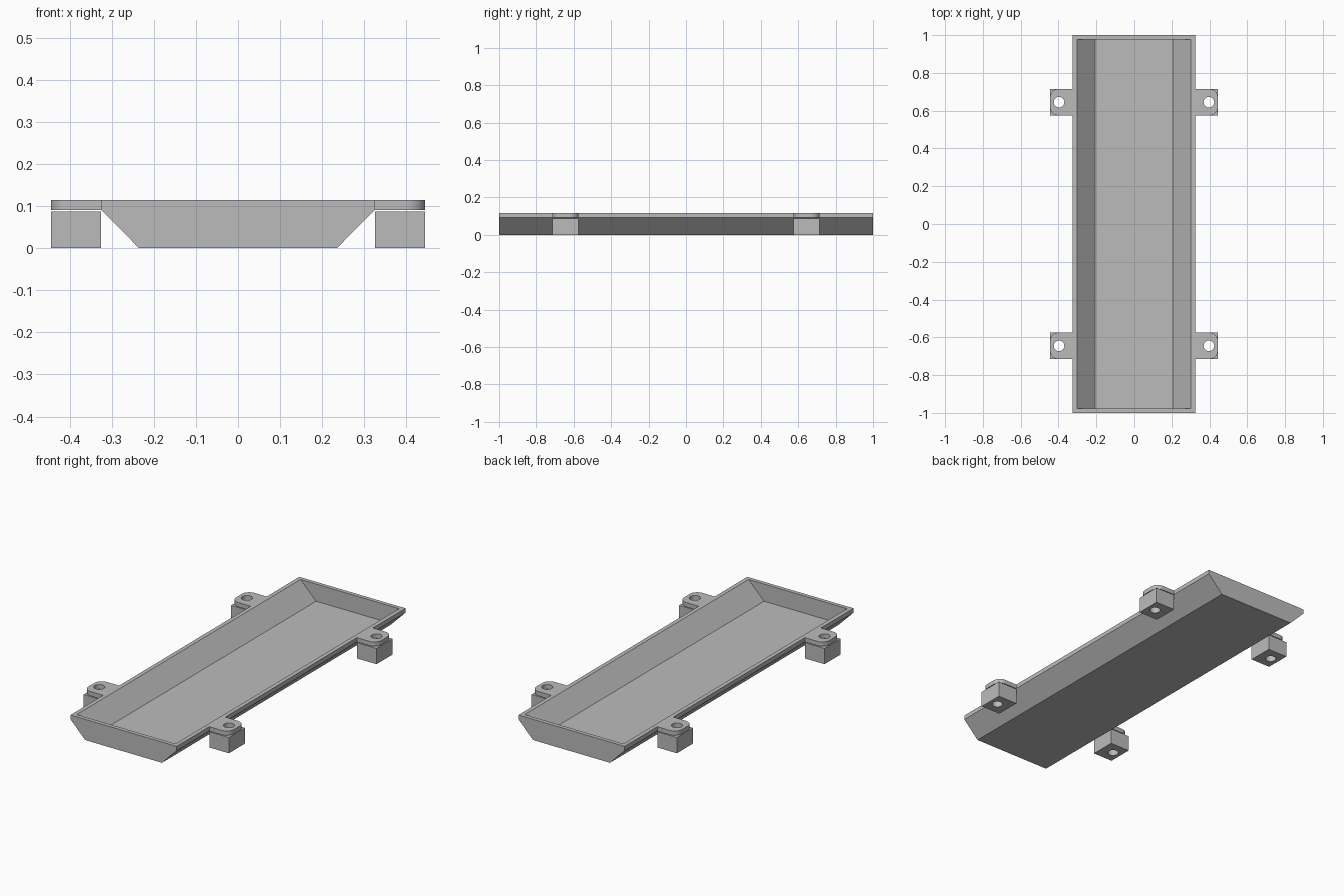
import bpy, bmesh, math
from mathutils import Vector

cube = bpy.data.objects.get("Cube")
if cube:
    bpy.data.objects.remove(cube, do_unlink=True)

grey = bpy.data.materials.new("light grey")
grey.use_nodes = True
colour = (0.5, 0.5, 0.5, 1)
grey.diffuse_color = colour
grey.node_tree.nodes["Principled BSDF"].inputs["Base Color"].default_value = colour

RIM, TOP, LIP = 0.325, 0.115, 0.091      # tray half width, top height, lip underside
WALL = 0.022
TAB_OUT, TAB_HALF, TAB_Y = 0.445, 0.07, 0.645
FOOT_TOP = 0.087


def prism(name, profile, direction):
    """Extrude a closed 3D outline along a direction."""
    bm = bmesh.new()
    face = bm.faces.new([bm.verts.new(p) for p in profile])
    moved = bmesh.ops.extrude_face_region(bm, geom=[face])["geom"]
    bmesh.ops.translate(bm, vec=Vector(direction),
                        verts=[v for v in moved if isinstance(v, bmesh.types.BMVert)])
    bmesh.ops.recalc_face_normals(bm, faces=bm.faces)
    mesh = bpy.data.meshes.new(name)
    bm.to_mesh(mesh)
    bm.free()
    mesh.materials.append(grey)
    obj = bpy.data.objects.new(name, mesh)
    bpy.context.collection.objects.link(obj)
    return obj


def activate(obj):
    bpy.ops.object.select_all(action="DESELECT")
    obj.select_set(True)
    bpy.context.view_layer.objects.active = obj


def cut(obj, cutter):
    """Subtract the cutter and discard it."""
    cutter.hide_render = True
    mod = obj.modifiers.new("cut", "BOOLEAN")
    mod.operation, mod.solver, mod.object = "DIFFERENCE", "EXACT", cutter
    activate(obj)
    bpy.ops.object.modifier_apply(modifier=mod.name)
    bpy.data.objects.remove(cutter, do_unlink=True)


def arc(cx, cy, r, start, end, n):
    angles = [math.radians(start + (end - start) * i / n) for i in range(n + 1)]
    return [(cx + r * math.cos(a), cy + r * math.sin(a)) for a in angles]


def channel(name, half_profile, y):
    """Symmetric cross-section running from -y to y."""
    outline = half_profile + [(-x, z) for x, z in reversed(half_profile)]
    return prism(name, [(x, -y, z) for x, z in outline], (0, 2 * y, 0))


# Tray with sloping sides and upright ends
tray = channel("tray", [(0.235, 0), (RIM, LIP), (RIM, TOP)], 1.0)
cut(tray, channel("tray_cutter", [(0.207, 0.02), (0.322, 0.135)], 1.0 - WALL))

# Rounded mounting tabs with square feet beneath, bored through
r = 0.045
corner = TAB_OUT - r
tab_outline = ([(RIM, -TAB_HALF)] + arc(corner, r - TAB_HALF, r, -90, 0, 10)
               + arc(corner, TAB_HALF - r, r, 0, 90, 10) + [(RIM, TAB_HALF)])
foot_outline = [(RIM, -TAB_HALF), (TAB_OUT, -TAB_HALF),
                (TAB_OUT, TAB_HALF), (RIM, TAB_HALF)]
hole_outline = arc(0.397, 0, 0.028, 0, 348.75, 31)

for sx, side in ((1, "left"), (-1, "right")):
    for sy, end in ((-1, "front"), (1, "back")):
        def place(outline, z):
            return [(sx * x, sy * TAB_Y + y, z) for x, y in outline]

        for part, outline, low, high in (("tab", tab_outline, LIP, TOP),
                                         ("foot", foot_outline, 0, FOOT_TOP)):
            obj = prism(f"{end}_{side}_{part}", place(outline, low), (0, 0, high - low))
            cut(obj, prism("hole_cutter", place(hole_outline, -0.05), (0, 0, 0.25)))
            activate(obj)
            bpy.ops.object.shade_smooth_by_angle(angle=math.radians(30))
